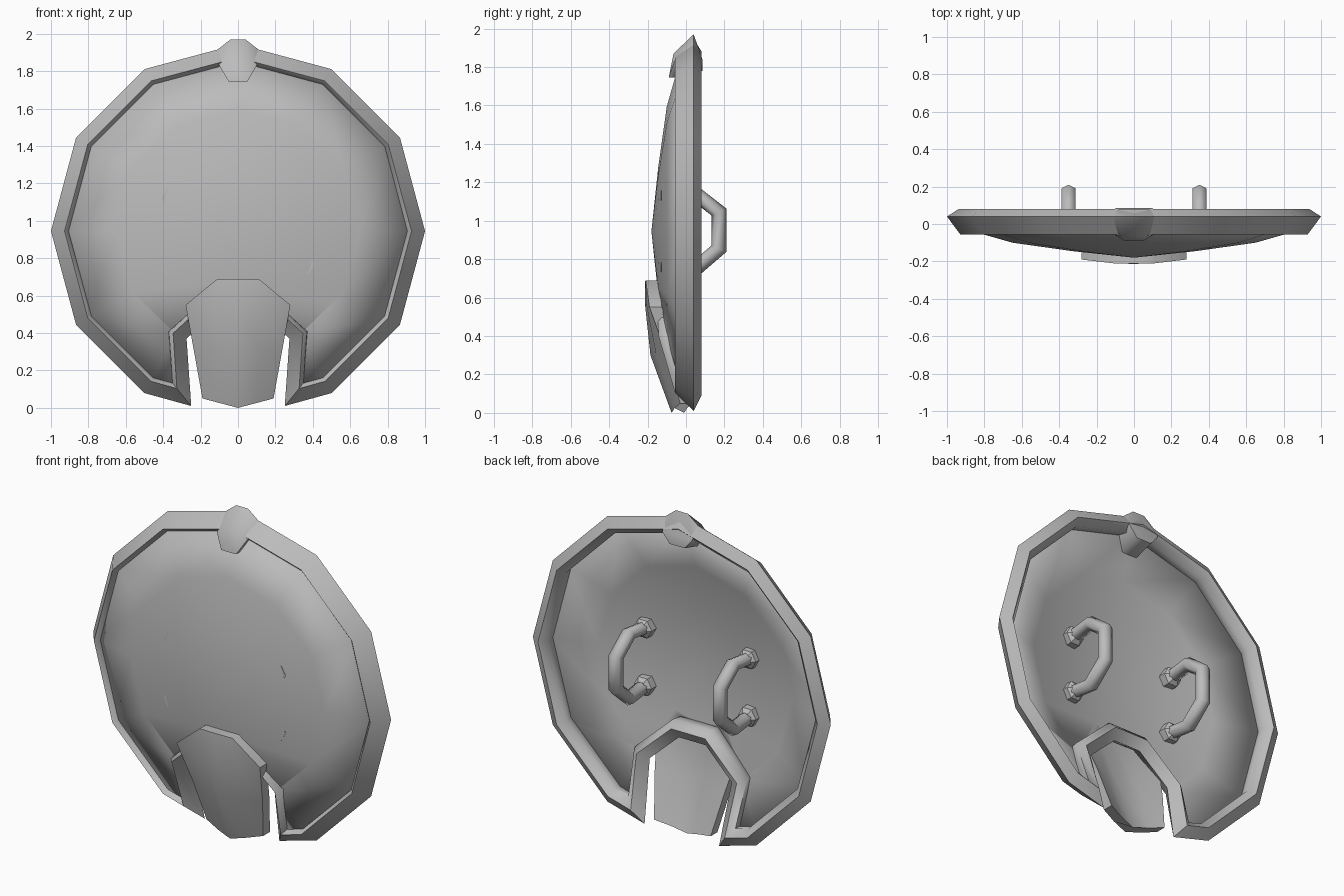
import bpy, bmesh, math
from mathutils import Vector

cube = bpy.data.objects.get("Cube")
if cube:
    bpy.data.objects.remove(cube, do_unlink=True)

GREY = (0.5, 0.5, 0.5, 1)
grey = bpy.data.materials.new("plain grey")
grey.use_nodes = True
grey.diffuse_color = GREY
next(n for n in grey.node_tree.nodes if n.type == 'BSDF_PRINCIPLED').inputs["Base Color"].default_value = GREY

CZ = 0.945  # height of the shield centre


def finish(name, bm, angle=45):
    bmesh.ops.recalc_face_normals(bm, faces=bm.faces)
    mesh = bpy.data.meshes.new(name)
    bm.to_mesh(mesh)
    bm.free()
    mesh.materials.append(grey)
    ob = bpy.data.objects.new(name, mesh)
    bpy.context.collection.objects.link(ob)
    bpy.ops.object.select_all(action='DESELECT')
    ob.select_set(True)
    bpy.context.view_layer.objects.active = ob
    bpy.ops.object.shade_smooth_by_angle(angle=math.radians(angle))
    return ob


def skin(bm, rings, closed_rings=False, caps=True):
    """Bridge successive rings of points with quads."""
    rows = [[bm.verts.new(p) for p in r] for r in rings]
    pairs = list(zip(rows, rows[1:]))
    if closed_rings:
        pairs.append((rows[-1], rows[0]))
    elif caps:
        bm.faces.new(rows[0])
        bm.faces.new(rows[-1])
    for a, b in pairs:
        for i in range(len(a)):
            j = (i + 1) % len(a)
            bm.faces.new((a[i], a[j], b[j], b[i]))
    return rows


# Outline of the shield, right half from the top: x, z, forward shift
half = [(0.5, CZ + 0.866, 0), (0.866, CZ + 0.5, 0), (1, CZ, 0), (0.866, CZ - 0.5, 0),
        (0.5, CZ - 0.866, 0), (0.25, 0.01, 0), (0.275, 0.37, -0.085), (0.09, 0.54, -0.1)]
outline = [(0, CZ + 1, 0)] + half + [(-x, z, y) for x, z, y in reversed(half)]


def inset(i, d):
    """Mitred inward offset of outline point i."""
    p = [Vector(outline[k % len(outline)][:2]) for k in (i - 1, i, i + 1)]
    a, b = (p[1] - p[0]).normalized(), (p[2] - p[1]).normalized()
    na, nb = Vector((a.y, -a.x)), Vector((b.y, -b.x))
    return p[1] + (na + nb) * d / (1 + na.dot(nb))


# Rim: a five-sided section swept round the outline and the notch
section = [(0, 0.04), (0.06, 0.08), (0.1, 0.04), (0.09, -0.035), (0.07, -0.057)]
bm = bmesh.new()
rings = []
for i, point in enumerate(outline):
    ring = []
    for d, y in section:
        q = inset(i, d)
        ring.append((q.x, y + point[2], q.y))
    rings.append(ring)
skin(bm, rings, closed_rings=True)
finish("rim", bm, 60)

# Domed shell with the notch cut from its lower edge
bm = bmesh.new()
rings = []
for r, y in ((0.93, -0.02), (0.65, -0.1), (0.33, -0.145)):
    rings.append([(r * math.sin(math.tau * k / 12), y, CZ + r * math.cos(math.tau * k / 12))
                  for k in range(12)])
rows = skin(bm, rings, caps=False)
apex = bm.verts.new((0, -0.18, CZ))
for k in range(12):
    bm.faces.new((rows[-1][k], rows[-1][(k + 1) % 12], apex))
shell = finish("shell", bm)
thick = shell.modifiers.new("thickness", 'SOLIDIFY')
thick.thickness = 0.012

bm = bmesh.new()
n = len(outline)
notch = [inset(i, 0.05) for i in range(6, n - 5)]
notch = [Vector((notch[0].x, -0.3))] + notch[1:-1] + [Vector((notch[-1].x, -0.3))]
notch[0].x, notch[-1].x = 0.29, -0.29
skin(bm, [[(p.x, y, p.y) for p in notch] for y in (-0.5, 0.5)])
cutter = finish("notch_cutter", bm)
cutter.hide_render = True
cut = shell.modifiers.new("notch", 'BOOLEAN')
cut.operation = 'DIFFERENCE'
cut.solver = 'EXACT'
cut.object = cutter
bpy.context.view_layer.objects.active = shell
for m in ("thickness", "notch"):
    bpy.ops.object.modifier_apply(modifier=m)
bpy.data.objects.remove(cutter, do_unlink=True)

# Lower guard plate: z side, z middle, half width, y side, y middle
rows = [(0.69, 0.69, 0.11, -0.21, -0.212), (0.55, 0.57, 0.28, -0.19, -0.214),
        (0.3, 0.3, 0.235, -0.1, -0.185), (0.05, 0.0, 0.19, -0.03, -0.075)]
bm = bmesh.new()
rings = []
for zs, zm, w, ys, ym in rows:
    front = []
    for t in (-1, -0.5, 0, 0.5, 1):
        s = abs(t) ** 1.5
        front.append(Vector((t * w, ym + (ys - ym) * s, zm + (zs - zm) * abs(t))))
    rings.append(front + [p + Vector((0, 0.065, 0)) for p in reversed(front)])
skin(bm, rings)
finish("lower_guard", bm, 50)

# Knob at the top of the rim
bm = bmesh.new()
for x, y, z in ((0.04, 0.04, 1.97), (0.11, 0.04, 1.915), (0.1, -0.06, 1.83), (0.05, -0.09, 1.745),
                (0.05, -0.04, 1.745), (0.1, 0.085, 1.84), (0.05, 0.085, 1.78), (0.06, -0.065, 1.87)):
    for side in (-1, 1):
        bm.verts.new((side * x, y, z))
hull = bmesh.ops.convex_hull(bm, input=bm.verts)
bmesh.ops.delete(bm, geom=[g for g in hull["geom_interior"] if isinstance(g, bmesh.types.BMVert)],
                 context='VERTS')
finish("top_knob", bm, 50)

# Handles with hexagonal mounts on the back
path = [(-0.11, 1.12), (0.05, 1.14), (0.172, 1.045), (0.172, 0.855), (0.05, 0.75), (-0.11, 0.77)]
path = [Vector((0, y, z)) for y, z in path]
for side, label in ((1, "left"), (-1, "right")):
    centre = Vector((side * 0.35, 0, 0))
    bm = bmesh.new()
    rings = []
    for i, p in enumerate(path):
        a = (p - path[max(i - 1, 0)]).normalized()
        b = (path[min(i + 1, len(path) - 1)] - p).normalized()
        along = (a + b).normalized()
        out = Vector((0, along.z, -along.y)) * -1
        stretch = 1 / max(along.dot(b if b.length else a), 0.5)
        rings.append([centre + p + Vector((0.042 * math.sin(math.tau * k / 6), 0, 0))
                      + out * 0.038 * stretch * math.cos(math.tau * k / 6) for k in range(6)])
    skin(bm, rings)
    finish(label + "_handle", bm, 65)

    for end, tag in ((path[0], "upper"), (path[-1], "lower")):
        bm = bmesh.new()
        rings = []
        for y, r in ((-0.13, 0.06), (-0.085, 0.06), (-0.065, 0.035)):
            rings.append([(centre.x + r * math.cos(math.tau * k / 6), y,
                           end.z + r * math.sin(math.tau * k / 6)) for k in range(6)])
        skin(bm, rings)
        finish(f"{label}_{tag}_mount", bm, 30)
